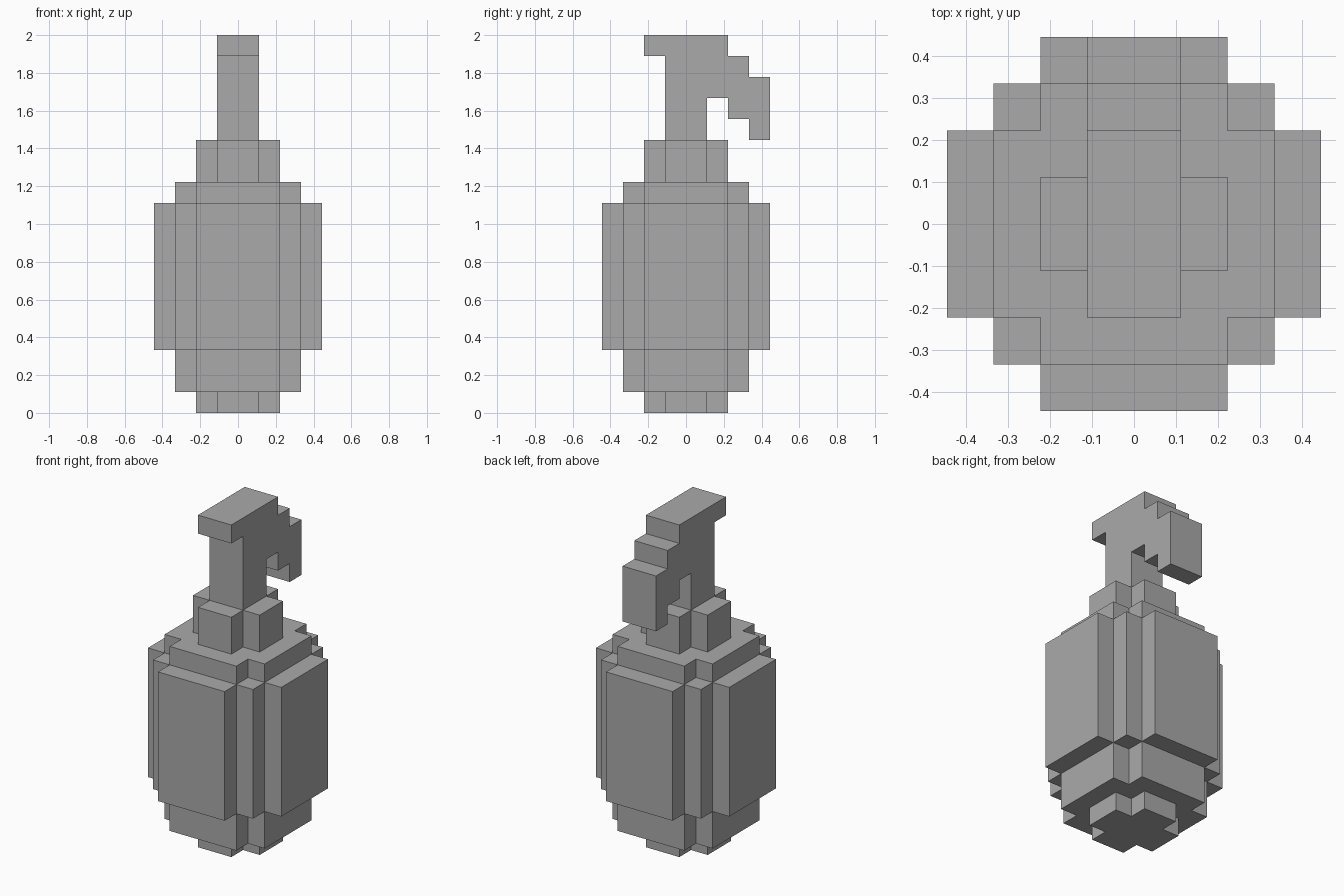
import bpy
import bmesh
from mathutils import Vector

U = 1 / 9  # one block

cube = bpy.data.objects.get("Cube")
if cube:
    bpy.data.objects.remove(cube, do_unlink=True)

grey = bpy.data.materials.new("plain grey")
grey.use_nodes = True
grey.diffuse_color = (0.4, 0.4, 0.4, 1)
grey.node_tree.nodes["Principled BSDF"].inputs["Base Color"].default_value = (0.4, 0.4, 0.4, 1)


def prism(name, outline, sweep):
    """Extrude a flat outline (in blocks) along the sweep vector."""
    bm = bmesh.new()
    face = bm.faces.new([bm.verts.new(Vector(p) * U) for p in outline])
    grown = bmesh.ops.extrude_face_region(bm, geom=[face], use_keep_orig=True)
    moved = [g for g in grown["geom"] if isinstance(g, bmesh.types.BMVert)]
    bmesh.ops.translate(bm, vec=Vector(sweep) * U, verts=moved)
    bmesh.ops.recalc_face_normals(bm, faces=bm.faces)
    mesh = bpy.data.meshes.new(name)
    bm.to_mesh(mesh)
    bm.free()
    mesh.materials.append(grey)
    obj = bpy.data.objects.new(name, mesh)
    bpy.context.collection.objects.link(obj)
    return obj


def layer(name, corner, bottom, top):
    """Turn the stepped corner around four sides to make one tier."""
    outline = []
    for _ in range(4):
        outline += [(x, y, bottom) for x, y in corner]
        corner = [(-y, x) for x, y in corner]
    return prism(name, outline, (0, 0, top - bottom))


# Stepped corners of the tiers
small = [(2, 1), (1, 1), (1, 2)]
medium = [(3, 2), (2, 2), (2, 3)]
large = [(4, 2), (3, 2), (3, 3), (2, 3), (2, 4)]

# Body tiers from the ground up
layer("base", small, 0, 1)
layer("lower_body", medium, 1, 3)
layer("main_body", large, 3, 10)
layer("shoulder", medium, 10, 11)
layer("collar", small, 11, 13)

# Neck, front spout and stepped rear lever share one side profile
side = [(-1, 13), (-1, 17), (-2, 17), (-2, 18), (2, 18), (2, 17), (3, 17), (3, 16),
        (4, 16), (4, 13), (3, 13), (3, 14), (2, 14), (2, 15), (1, 15), (1, 13)]
prism("neck_and_lever", [(-1, y, z) for y, z in side], (2, 0, 0))
